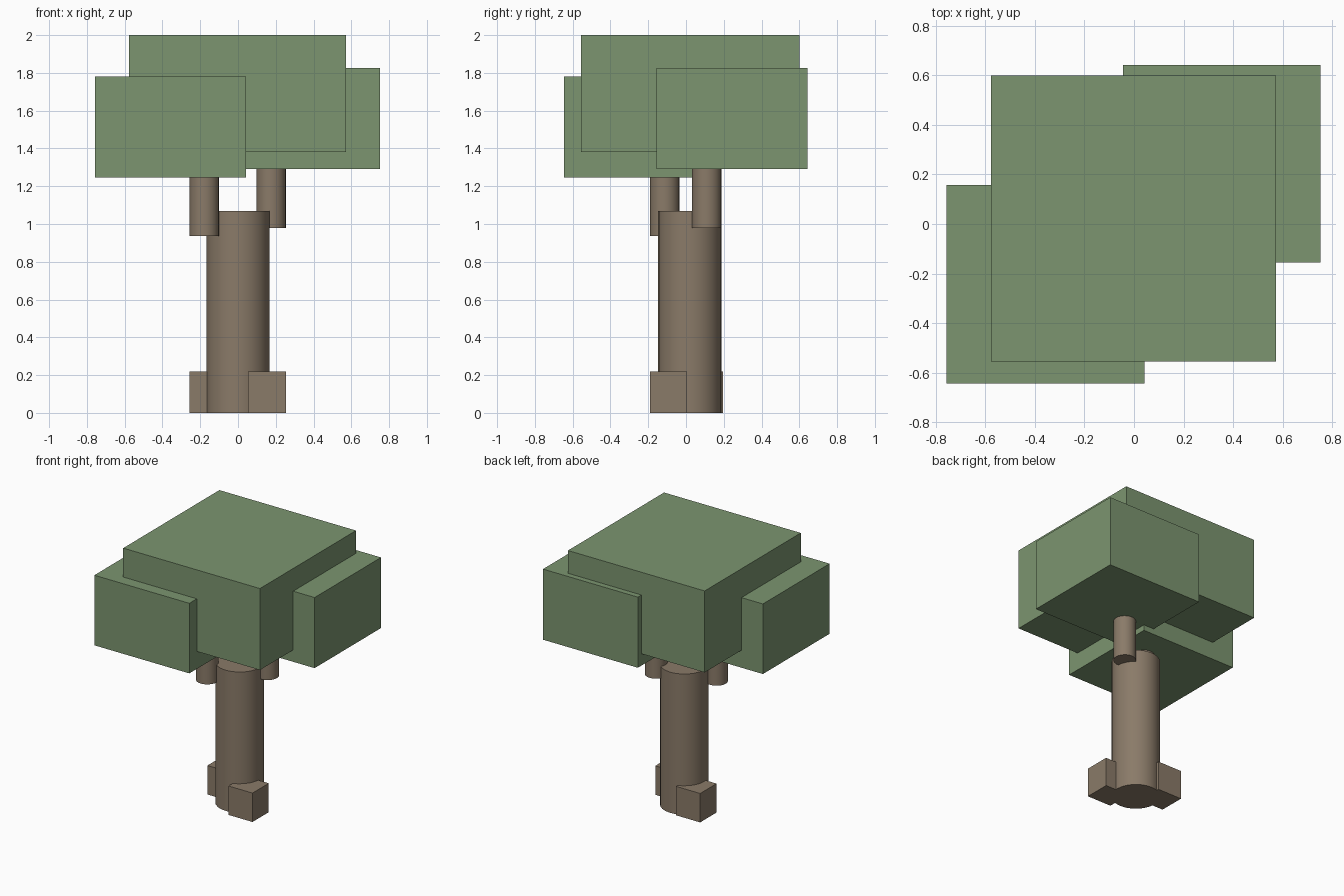
import bpy
import bmesh
from mathutils import Matrix, Vector

default = bpy.data.objects.get("Cube")
if default:
    bpy.data.objects.remove(default, do_unlink=True)


def material(name, colour):
    mat = bpy.data.materials.new(name)
    mat.use_nodes = True
    mat.diffuse_color = colour
    bsdf = next(n for n in mat.node_tree.nodes if n.type == "BSDF_PRINCIPLED")
    bsdf.inputs["Base Color"].default_value = colour
    bsdf.inputs["Roughness"].default_value = 0.9
    return mat


leaf_green = material("leaf green", (0.20, 0.30, 0.16, 1))
bark_brown = material("bark brown", (0.255, 0.197, 0.14, 1))


def add_object(name, bm, mat):
    mesh = bpy.data.meshes.new(name)
    bm.to_mesh(mesh)
    bm.free()
    mesh.materials.append(mat)
    obj = bpy.data.objects.new(name, mesh)
    bpy.context.collection.objects.link(obj)
    return obj


def block(name, low, high, mat):
    low, high = Vector(low), Vector(high)
    bm = bmesh.new()
    place = Matrix.Translation((low + high) / 2) @ Matrix.Diagonal((*(high - low), 1))
    bmesh.ops.create_cube(bm, size=1, matrix=place)
    return add_object(name, bm, mat)


def post(name, x, y, radius, bottom, top, mat):
    bm = bmesh.new()
    bmesh.ops.create_cone(bm, cap_ends=True, segments=24, radius1=radius, radius2=radius,
                          depth=top - bottom,
                          matrix=Matrix.Translation((x, y, (bottom + top) / 2)))
    # Round sides are smooth, caps stay flat with sharp rims
    for face in bm.faces:
        face.smooth = len(face.verts) == 4
    for edge in bm.edges:
        edge.smooth = all(f.smooth for f in edge.link_faces)
    return add_object(name, bm, mat)


# Trunk and the two branches
post("trunk", 0, 0.02, 0.168, 0, 1.07, bark_brown)
post("right_branch", -0.179, -0.113, 0.078, 0.937, 1.3, bark_brown)
post("left_branch", 0.175, 0.109, 0.078, 0.98, 1.35, bark_brown)

# Root blocks
block("left_root", (0.053, -0.19, 0), (0.255, 0.005, 0.22), bark_brown)
block("right_root", (-0.257, 0.0, 0), (-0.055, 0.197, 0.22), bark_brown)

# Foliage blocks
block("right_foliage", (-0.757, -0.645, 1.247), (0.042, 0.157, 1.78), leaf_green)
block("left_foliage", (-0.045, -0.155, 1.29), (0.753, 0.643, 1.827), leaf_green)
block("top_foliage", (-0.577, -0.555, 1.38), (0.573, 0.6, 2.0), leaf_green)
